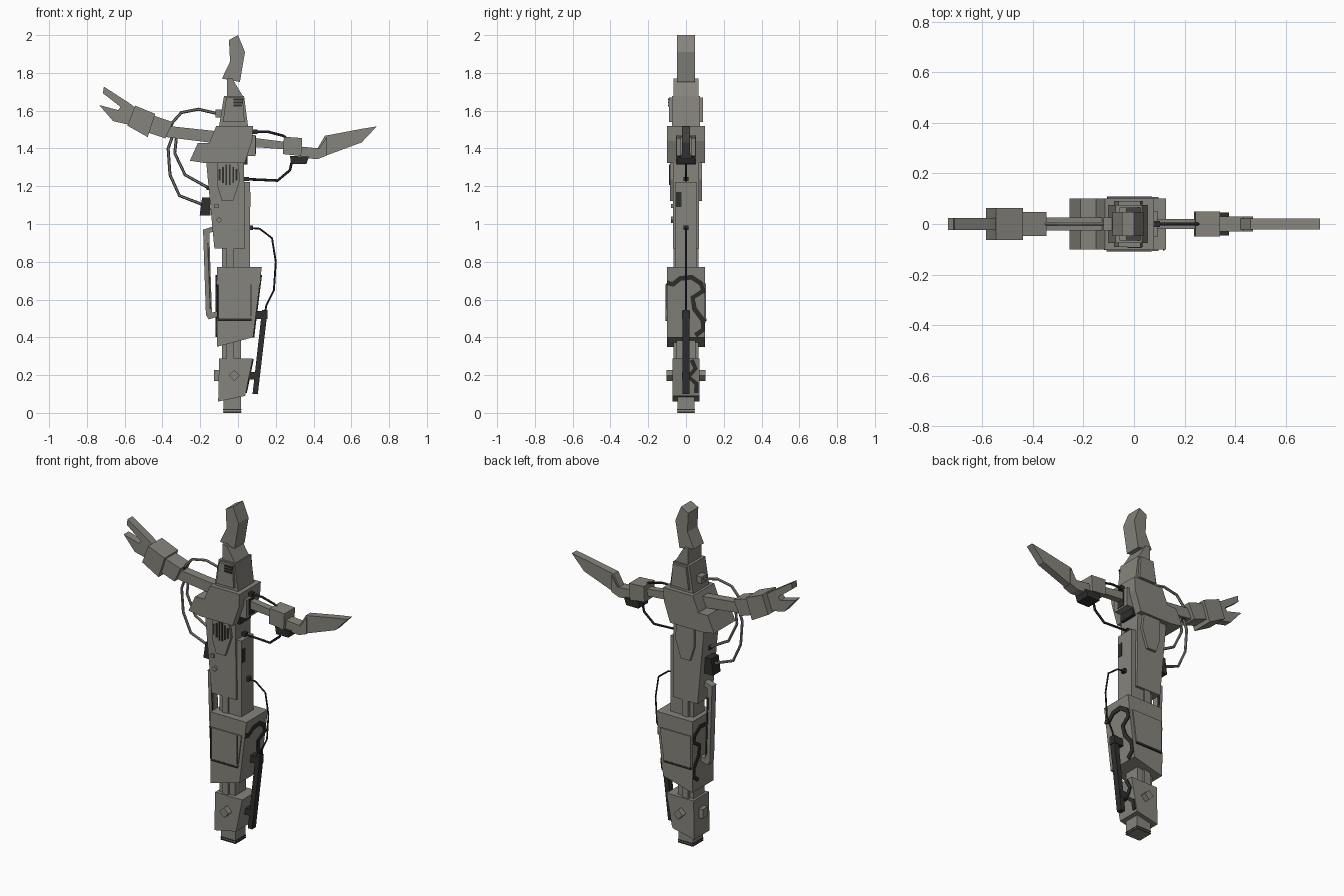
import bpy, bmesh, math
from mathutils import Vector

cube = bpy.data.objects.get("Cube")
if cube:
    bpy.data.objects.remove(cube, do_unlink=True)


def material(name, rgb):
    m = bpy.data.materials.new(name)
    m.use_nodes = True
    m.diffuse_color = (*rgb, 1)
    m.node_tree.nodes["Principled BSDF"].inputs["Base Color"].default_value = (*rgb, 1)
    return m


GREY = material("warm grey metal", (0.24, 0.23, 0.2))
DARK = material("black rubber", (0.028, 0.028, 0.027))


def finish(name, bm, mat):
    bmesh.ops.recalc_face_normals(bm, faces=bm.faces)
    mesh = bpy.data.meshes.new(name)
    bm.to_mesh(mesh)
    bm.free()
    mesh.materials.append(mat)
    ob = bpy.data.objects.new(name, mesh)
    bpy.context.collection.objects.link(ob)
    return ob


def prism(name, outline, y0, y1=None, mat=GREY):
    """Extrude an (x, z) outline along y; one y value means symmetric."""
    if y1 is None:
        y0, y1 = -y0, y0
    bm = bmesh.new()
    face = bm.faces.new([bm.verts.new((x, y0, z)) for x, z in outline])
    ext = bmesh.ops.extrude_face_region(bm, geom=[face])
    moved = [v for v in ext["geom"] if isinstance(v, bmesh.types.BMVert)]
    bmesh.ops.translate(bm, verts=moved, vec=(0, y1 - y0, 0))
    return finish(name, bm, mat)


def block(name, x0, x1, z0, z1, y0, y1=None, mat=GREY):
    return prism(name, [(x0, z0), (x1, z0), (x1, z1), (x0, z1)], y0, y1, mat)


def diamond(name, x, z, r, y0, y1=None):
    return prism(name, [(x - r, z), (x, z - r), (x + r, z), (x, z + r)], y0, y1)


def cable(name, points, radius, y=0.0, mat=DARK):
    """Six-sided tube along an (x, z) path."""
    bm = bmesh.new()
    pts = [Vector((x, y, z)) for x, z in points]
    rings = []
    for i, p in enumerate(pts):
        t = (pts[min(i + 1, len(pts) - 1)] - pts[max(i - 1, 0)]).normalized()
        side, up = t.cross(Vector((0, 1, 0))), Vector((0, 1, 0))
        rings.append([bm.verts.new(p + radius * (side * math.cos(k * math.pi / 3)
                      + up * math.sin(k * math.pi / 3))) for k in range(6)])
    for a, b in zip(rings, rings[1:]):
        for k in range(6):
            bm.faces.new((a[k], a[(k + 1) % 6], b[(k + 1) % 6], b[k]))
    bm.faces.new(rings[0])
    bm.faces.new(rings[-1])
    return finish(name, bm, mat)


def ribbon(name, points, width, face_x, sign):
    """Flat painted strip through (y, z) points on a side face."""
    bm = bmesh.new()
    rows = []
    for i, p in enumerate(points):
        a, b = points[max(i - 1, 0)], points[min(i + 1, len(points) - 1)]
        t = Vector((b[0] - a[0], b[1] - a[1])).normalized() * width / 2
        row = []
        for s in (-1, 1):
            y, z = p[0] - s * t.y, p[1] + s * t.x
            for depth in (0.0, 0.006):
                row.append(bm.verts.new((face_x(z) + sign * depth, y, z)))
        rows.append(row)
    for a, b in zip(rows, rows[1:]):
        for i, j in ((0, 1), (1, 3), (3, 2), (2, 0)):
            bm.faces.new((a[i], a[j], b[j], b[i]))
    for row in (rows[0], rows[-1]):
        bm.faces.new((row[0], row[1], row[3], row[2]))
    return finish(name, bm, DARK)


# Head and neck
prism("head_crest", [(-0.048, 1.974), (0, 2), (0.037, 1.91), (0.01, 1.752),
                     (-0.085, 1.77), (-0.042, 1.86)], 0.047)
prism("neck_wedge", [(-0.058, 1.67), (-0.058, 1.77), (-0.03, 1.77), (0.03, 1.67)], 0.065)
prism("neck_block", [(-0.1, 1.52), (0.053, 1.52), (0.032, 1.678), (-0.074, 1.678)], 0.075)
prism("neck_side_plates", [(-0.08, 1.54), (0.035, 1.54), (0.025, 1.67), (-0.062, 1.67)], 0.09)
block("neck_socket", -0.12, -0.08, 1.565, 1.605, 0.025)
for i in range(3):
    block(f"neck_vent_{i}", -0.025, 0.03 - 0.004 * i, 1.655 - 0.016 * i, 1.665 - 0.016 * i,
          -0.094, -0.088, DARK)

# Chest, shoulder flap and sockets
prism("chest", [(-0.115, 1.52), (0.08, 1.52), (0.075, 1.44), (0.035, 1.322),
                (-0.185, 1.322), (-0.148, 1.44)], 0.1)
prism("shoulder_flap", [(-0.255, 1.335), (-0.212, 1.43), (-0.14, 1.43), (-0.17, 1.322)], 0.1)
block("left_shoulder_frame", 0.03, 0.092, 1.36, 1.47, 0.052)
block("left_shoulder_inset", 0.09, 0.095, 1.37, 1.465, 0.026, mat=DARK)
block("chest_side_rib", 0.02, 0.05, 1.315, 1.36, 0.052, mat=DARK)

# Torso with hexagonal plates
prism("torso", [(-0.168, 1.325), (0.032, 1.325), (0.037, 0.87), (-0.125, 0.87)], 0.07)
prism("torso_hex_plate", [(-0.112, 1.325), (0.0, 1.325), (0.012, 1.235), (-0.026, 1.122),
                          (-0.085, 1.122), (-0.112, 1.21)], 0.086)
for i in range(6):
    x = -0.102 + 0.018 * i
    inset = 0.012 * abs(i - 2.5)
    block(f"torso_vent_{i}", x, x + 0.009, 1.2 + inset, 1.32 - inset, -0.09, -0.084, DARK)
block("torso_stud", -0.124, -0.104, 1.085, 1.105, -0.08, -0.06)
diamond("torso_bolt", -0.1, 1.022, 0.017, -0.08, -0.06)
block("side_column", -0.02, 0.063, 0.76, 1.222, -0.058, 0.055)
block("side_column_vent", 0.06, 0.066, 1.09, 1.17, -0.052, -0.025, DARK)

# Central pole
prism("upper_pole", [(-0.085, 0.25), (0.016, 0.25), (0.016, 0.9), (-0.085, 0.9)], 0.05)
prism("pole_core", [(-0.06, 0.25), (-0.02, 0.25), (-0.02, 0.9), (-0.06, 0.9)], 0.066)
block("lower_pole", -0.078, 0.016, 0, 0.12, 0.046)
for z in (0.002, 0.014):
    block(f"foot_band_{z}", -0.08, 0.018, z, z + 0.006, 0.048, mat=DARK)

# Hip block and panels
prism("hip_block", [(-0.112, 0.772), (0.126, 0.772), (0.08, 0.4), (-0.112, 0.35)], 0.1)
prism("hip_panels", [(-0.104, 0.685), (0.097, 0.685), (0.072, 0.495), (-0.104, 0.495)], 0.107)
for s in (-1, 1):
    ya, yb = sorted((s * 0.1, s * 0.108))
    block(f"hip_panel_seam_{s}", -0.106, 0.071, 0.487, 0.499, ya, yb, DARK)
block("hip_panel_side_seam", -0.108, -0.1, 0.5, 0.68, -0.109, -0.1, DARK)
block("hip_panel_inner_seam", 0.066, 0.071, 0.51, 0.68, -0.109, -0.1, DARK)

# Knee block and pins
prism("knee_block", [(-0.1, 0.288), (0.078, 0.288), (0.038, 0.09), (-0.105, 0.06)], 0.072)
diamond("knee_pin", -0.02, 0.198, 0.03, 0.104)
block("knee_side_bolt", -0.127, -0.09, 0.17, 0.226, 0.024)

# Painted cable runs on hip and knee sides
hip_run = [(-0.1, 0.69), (-0.07, 0.68), (-0.03, 0.712), (0.03, 0.718), (0.08, 0.685),
           (0.09, 0.645), (0.035, 0.61), (0.045, 0.55), (0.09, 0.49), (0.09, 0.44),
           (0.05, 0.41)]
knee_run = [(0.03, 0.28), (0.05, 0.235), (0.015, 0.19), (0.055, 0.155), (0.055, 0.105)]
ribbon("left_hip_run", hip_run, 0.026, lambda z: 0.08 + (z - 0.4) * 0.124, 1)
ribbon("right_hip_run", hip_run, 0.022, lambda z: -0.112, -1)
ribbon("left_knee_run", knee_run, 0.024, lambda z: 0.038 + (z - 0.09) * 0.202, 1)

# Left leg strut
prism("leg_strut", [(0.127, 0.545), (0.157, 0.545), (0.105, 0.1), (0.077, 0.1)], 0.018, mat=DARK)
block("strut_upper_bracket", 0.085, 0.155, 0.497, 0.54, 0.02, mat=DARK)
block("strut_lower_bracket", 0.05, 0.112, 0.178, 0.217, 0.02, mat=DARK)

# Right side bracket with inner rod
prism("side_bracket", [(-0.185, 0.97), (-0.125, 0.99), (-0.125, 0.962), (-0.152, 0.952),
                       (-0.138, 0.53), (-0.112, 0.538), (-0.112, 0.508), (-0.155, 0.495),
                       (-0.17, 0.52)], 0.02)
prism("bracket_rod", [(-0.163, 0.9), (-0.156, 0.9), (-0.143, 0.55), (-0.15, 0.55)], 0.024, mat=DARK)
prism("side_connector", [(-0.19, 1.14), (-0.15, 1.14), (-0.145, 1.045), (-0.203, 1.045)],
      0.035, mat=DARK)

# Left arm with blade hand
prism("left_upper_arm", [(0.05, 1.46), (0.25, 1.435), (0.25, 1.395), (0.05, 1.41)], 0.02)
prism("left_cuff", [(0.243, 1.462), (0.34, 1.455), (0.334, 1.36), (0.238, 1.37)], 0.05)
prism("left_cuff_pack", [(0.275, 1.36), (0.375, 1.357), (0.362, 1.318), (0.282, 1.318)],
      0.045, mat=DARK)
prism("left_forearm", [(0.33, 1.41), (0.43, 1.4), (0.47, 1.46), (0.47, 1.362),
                       (0.42, 1.343), (0.33, 1.352)], 0.03)
prism("left_blade", [(0.42, 1.398), (0.46, 1.467), (0.65, 1.503), (0.735, 1.517),
                     (0.655, 1.432), (0.46, 1.36), (0.42, 1.345)], 0.022)

# Right arm with forked claw
prism("right_upper_arm", [(-0.1, 1.49), (-0.38, 1.52), (-0.38, 1.46), (-0.1, 1.425)], 0.026)
prism("right_wrist", [(-0.45, 1.575), (-0.345, 1.54), (-0.385, 1.453), (-0.478, 1.485)], 0.047)
prism("right_cuff", [(-0.545, 1.627), (-0.438, 1.583), (-0.478, 1.46), (-0.585, 1.52)], 0.064)
prism("right_claw", [(-0.535, 1.61), (-0.575, 1.64), (-0.71, 1.727), (-0.715, 1.692),
                     (-0.622, 1.62), (-0.635, 1.603), (-0.735, 1.63), (-0.662, 1.545),
                     (-0.575, 1.525)], 0.023)

# Loose cables with end plugs
cables = [
    ("leg_cable", [(0.05, 0.98), (0.115, 0.975), (0.18, 0.925), (0.2, 0.8), (0.19, 0.65),
                   (0.15, 0.57), (0.143, 0.53)], 0.005),
    ("left_lower_cable", [(0.035, 1.238), (0.21, 1.23), (0.275, 1.285), (0.285, 1.33)], 0.007),
    ("left_upper_cable", [(0.075, 1.488), (0.16, 1.488), (0.24, 1.467), (0.262, 1.45)], 0.007),
    ("neck_cable", [(-0.09, 1.58), (-0.21, 1.608), (-0.3, 1.59), (-0.345, 1.54),
                    (-0.36, 1.51)], 0.008),
    ("outer_arm_cable", [(-0.345, 1.47), (-0.37, 1.4), (-0.36, 1.26), (-0.31, 1.15),
                         (-0.18, 1.1)], 0.008),
    ("inner_arm_cable", [(-0.325, 1.47), (-0.335, 1.375), (-0.28, 1.26), (-0.145, 1.185)], 0.008),
]
for name, path, radius in cables:
    cable(name, path, radius, mat=GREY if "arm" in name or "neck" in name else DARK)
for i, (x, z) in enumerate([(0.068, 0.98), (0.045, 1.238), (0.09, 1.488), (-0.105, 1.583),
                            (-0.155, 1.19), (-0.345, 1.465), (-0.36, 1.525)]):
    block(f"cable_plug_{i}", x - 0.012, x + 0.012, z - 0.011, z + 0.011, 0.012, mat=DARK)
